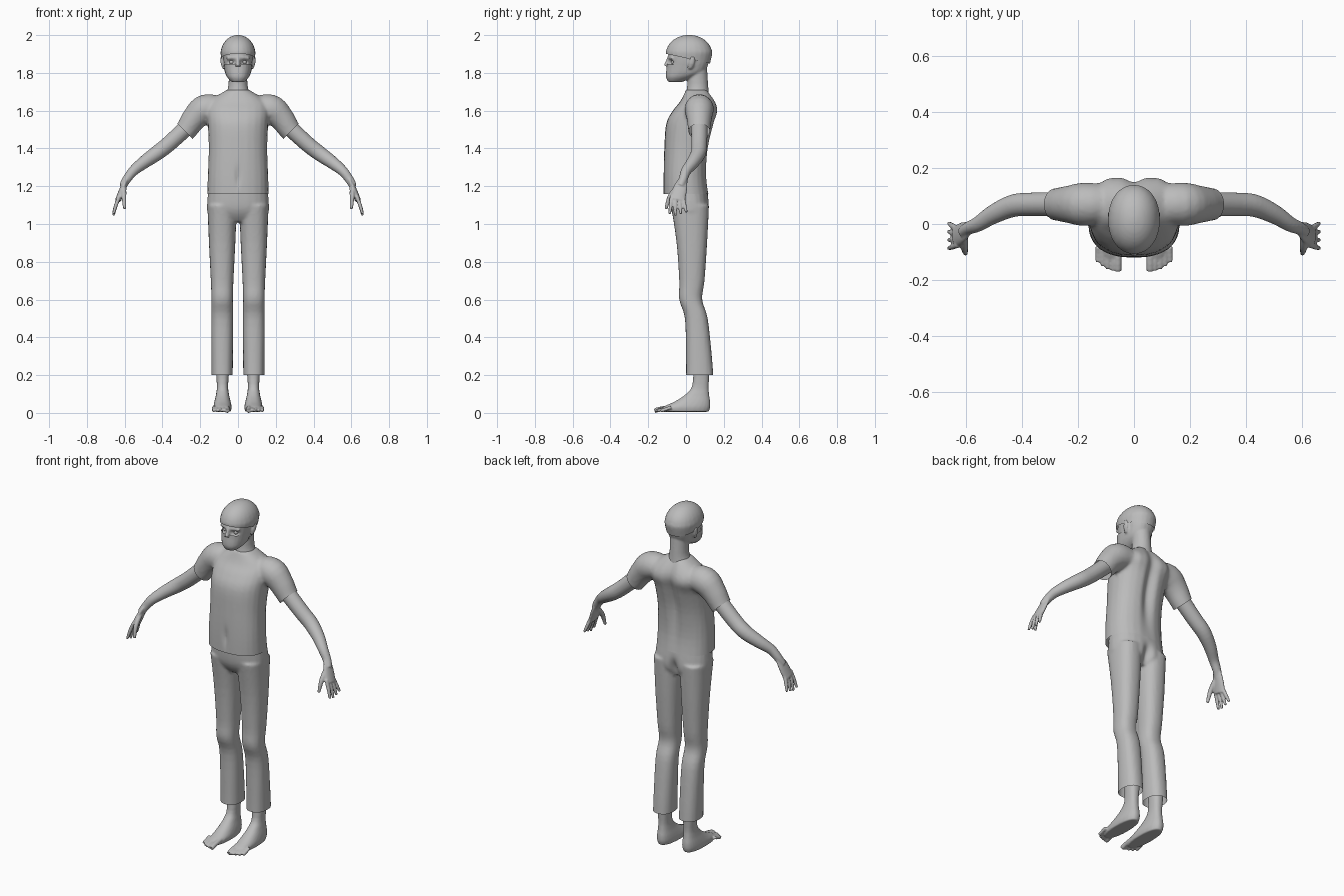
import bpy, bmesh
from math import cos, sin, pi, exp, copysign
from mathutils import Vector, Matrix

if "Cube" in bpy.data.objects:
    bpy.data.objects.remove(bpy.data.objects["Cube"])

grey = bpy.data.materials.new("plain grey")
grey.use_nodes = True
colour = (0.5, 0.5, 0.5, 1)
grey.diffuse_color = colour
grey.node_tree.nodes["Principled BSDF"].inputs["Base Color"].default_value = colour
X, Y, Z = Vector((1, 0, 0)), Vector((0, 1, 0)), Vector((0, 0, 1))


def blend(rows, steps=4):
    """Smooth curve through rows of values."""
    result = []
    last = len(rows) - 1
    for index in range(last):
        before, start = rows[max(0, index - 1)], rows[index]
        end, after = rows[index + 1], rows[min(last, index + 2)]
        for step in range(steps):
            t = step / steps
            ease = t * t * (3 - 2 * t)
            leave, arrive = t * (1 - t) ** 2 / 2, t * t * (t - 1) / 2
            result.append([b + (c - b) * ease + (c - a) * leave + (d - b) * arrive
                           for a, b, c, d in zip(before, start, end, after)])
    return result + [list(rows[last])]


def skin(bm, rings, power=1, sides=24):
    """Closed skin over rings given as centre and two half axes."""
    loops = []
    for centre, across, along in rings:
        loop = []
        for side in range(sides):
            angle = 2 * pi * side / sides
            p, q = cos(angle), sin(angle)
            offset = across * copysign(abs(p) ** power, p) + along * copysign(abs(q) ** power, q)
            loop.append(bm.verts.new(centre + offset))
        loops.append(loop)
    for lower, upper in zip(loops, loops[1:]):
        for side in range(sides):
            following = (side + 1) % sides
            bm.faces.new((lower[side], lower[following], upper[following], upper[side]))
    bm.faces.new(loops[0])
    bm.faces.new(loops[-1])


def stack(bm, rows, x=0, power=0.85):
    """Level sections: height, half width, front y, back y."""
    skin(bm, [(Vector((x, (front + back) / 2, z)), X * width, Y * (back - front) / 2)
              for z, width, front, back in blend(rows)], power)


def tube(bm, rows, side=Y, flat=1):
    """Limb sections: centre and radius, thinned by flat across the side axis."""
    rows = blend(rows)
    points = [Vector(row[:3]) for row in rows]
    rings = []
    for index, point in enumerate(points):
        ahead = points[min(index + 1, len(points) - 1)]
        tangent = (ahead - points[max(index - 1, 0)]).normalized()
        across = (side - tangent * side.dot(tangent)).normalized()
        radius = rows[index][3]
        rings.append((point, across * radius, tangent.cross(across) * radius * flat))
    skin(bm, rings)


def finish(name, bm, voxel, cuts=(), shape=None):
    """Fuse the pieces, shape details, trim openings and mirror."""
    bmesh.ops.recalc_face_normals(bm, faces=bm.faces)
    mesh = bpy.data.meshes.new(name)
    bm.to_mesh(mesh)
    bm.free()
    obj = bpy.data.objects.new(name, mesh)
    bpy.context.collection.objects.link(obj)
    fuse = obj.modifiers.new("fuse", 'REMESH')
    fuse.mode, fuse.voxel_size = 'VOXEL', voxel
    relax = obj.modifiers.new("relax", 'SMOOTH')
    relax.iterations = 2
    bpy.context.view_layer.update()
    graph = bpy.context.evaluated_depsgraph_get()
    fused = bpy.data.meshes.new_from_object(obj.evaluated_get(graph))
    obj.modifiers.clear()
    bm = bmesh.new()
    bm.from_mesh(fused)
    if shape:
        for vert in bm.verts:
            vert.co.y += shape(*vert.co)
    middle = ((0, 0, 0), -X, -1)
    for point, normal, reach in [middle, *cuts]:
        faces = [face for face in bm.faces if face.calc_center_median().x > reach]
        parts = {part for face in faces for part in [*face.verts, *face.edges]}
        bmesh.ops.bisect_plane(bm, geom=faces + list(parts), plane_co=point,
                               plane_no=normal, clear_outer=True)
    bm.to_mesh(fused)
    bm.free()
    fused.shade_smooth()
    fused.materials.clear()
    fused.materials.append(grey)
    obj.data = fused
    obj.modifiers.new("mirror", 'MIRROR')


def bump(value, centre, width):
    return exp(-((value - centre) / width) ** 2)


def shirt_folds(x, y, z):
    if y > .06:
        spine = bump(x, 0, .03) * bump(z, 1.48, .2)
        shoulder_blade = bump(abs(x), .1, .04) * bump(z, 1.6, .05)
        return .008 * shoulder_blade - .028 * spine
    if y < -.04:
        return .01 * bump(x, 0, .012) * bump(z, 1.25, .05)
    return 0


def seat_crease(x, y, z):
    return -.03 * bump(x, 0, .025) * bump(z, 1.06, .05) if y > .05 else 0


def eye_sockets(x, y, z):
    return .018 * bump(abs(x), .035, .016) * bump(z, 1.857, .012) if y < -.04 else 0


# Shirt with short sleeves
bm = bmesh.new()
stack(bm, [(1.1, .165, -.12, .13), (1.25, .16, -.12, .11), (1.4, .155, -.115, .12),
           (1.53, .16, -.105, .15), (1.6, .165, -.07, .168), (1.65, .15, -.03, .155),
           (1.71, .06, 0, .115)])
tube(bm, [(.07, .07, 1.61, .06), (.17, .07, 1.61, .077), (.23, .07, 1.56, .067),
          (.28, .07, 1.49, .057), (.33, .07, 1.44, .053)])
sleeve_end = ((.28, .07, 1.49), X - Z, .19)
finish("shirt", bm, .01, [((0, 0, 1.16), -Z, -1), sleeve_end], shirt_folds)

# Trousers
bm = bmesh.new()
stack(bm, [(1.01, .11, -.04, .09), (1.05, .157, -.07, .118), (1.1, .164, -.086, .124),
           (1.2, .155, -.09, .11)])
stack(bm, [(1.1, .078, -.08, .122), (.9, .07, -.05, .112), (.7, .06, -.036, .098),
           (.6, .057, -.036, .086), (.5, .058, -.006, .115), (.3, .057, 0, .137),
           (.15, .056, 0, .148)], x=.084)
finish("trousers", bm, .009, [((0, 0, .2), -Z, -1)], seat_crease)

# Bare arms, hands, fingers and thumbs
bm = bmesh.new()
tube(bm, [(.22, .07, 1.56, .045), (.36, .07, 1.43, .042), (.43, .065, 1.375, .04),
          (.5, .035, 1.325, .034), (.555, 0, 1.28, .027), (.59, -.015, 1.235, .023),
          (.61, -.03, 1.2, .02)])
tube(bm, [(.59, -.015, 1.235, .025), (.61, -.03, 1.19, .037), (.635, -.045, 1.125, .04)], flat=.4)
for finger in range(4):
    base, tip = .019 * finger - .075, .03 * finger - .087
    tube(bm, [(.627, base, 1.15, .01), (.646, (base + tip) / 2, 1.1, .01),
              (.66, tip, 1.045 + .008 * abs(finger - 1), .007)])
tube(bm, [(.605, -.04, 1.2, .014), (.604, -.085, 1.145, .013), (.6, -.106, 1.08, .008)])
finish("bare_arms", bm, .005)

# Bare feet and toes
bm = bmesh.new()
stack(bm, [(.28, .04, .04, .13), (.15, .03, .034, .12), (.1, .034, 0, .122),
           (.06, .043, -.06, .128), (.03, .048, -.125, .128), (.006, .043, -.13, .12)], x=.082)
for toe in range(5):
    x, tip = .057 + .018 * toe, .002 * toe * toe - .167
    radius = .009 if toe else .013
    tube(bm, [(x, -.08, .03, radius), (x, tip + .03, .02, radius), (x, tip, .011, radius)])
finish("bare_feet", bm, .005)

# Head with neck, nose, brow and ears
bm = bmesh.new()
stack(bm, [(1.6, .07, .01, .13), (1.68, .064, 0, .122), (1.74, .05, .007, .117),
           (1.85, .05, .01, .11)], power=1)
face_rows = [(1.752, .03, -.085, -.02), (1.775, .052, -.096, .035), (1.8, .064, -.097, .09),
             (1.83, .071, -.094, .112), (1.87, .078, -.092, .124)]
stack(bm, face_rows + [(1.92, .08, -.09, .126), (1.96, .068, -.07, .108)])
tube(bm, [(0, -.088, 1.885, .01), (0, -.1, 1.855, .01), (0, -.106, 1.835, .014)], X)
tube(bm, [(-.06, -.07, 1.877, .008), (0, -.09, 1.88, .008), (.06, -.07, 1.877, .008)], Z)
tube(bm, [(.076, .02, 1.82, .008), (.084, .03, 1.85, .015), (.087, .036, 1.885, .012)], flat=.5)
finish("head", bm, .006, shape=eye_sockets)

# Eyes
bm = bmesh.new()
bmesh.ops.create_uvsphere(bm, u_segments=16, v_segments=12, radius=.013,
                          matrix=Matrix.Translation((.033, -.066, 1.857)))
finish("eyes", bm, .003)

# Face mask over nose and jaw
bm = bmesh.new()
stack(bm, [(z, width + .004, front - .009, back) for z, width, front, back in face_rows])
mask_top = ((0, -.1, 1.848), Z + Y * .1, -1)
mask_side = ((0, 0, 1.8), Y - Z * .3, -1)
finish("face_mask", bm, .006, [mask_top, mask_side])

# Close-fitting cap, lower at the back
bm = bmesh.new()
dome = [(1.82, .08, -.095, .12)]
for step in range(8):
    angle = step * pi / 15
    reach = cos(angle) * .123
    dome.append((1.9 + .101 * sin(angle), reach * .75, .016 - reach, .016 + reach))
stack(bm, dome, power=.95)
finish("cap", bm, .008, [((0, -.1, 1.9), -Z - Y * .22, -1)])
